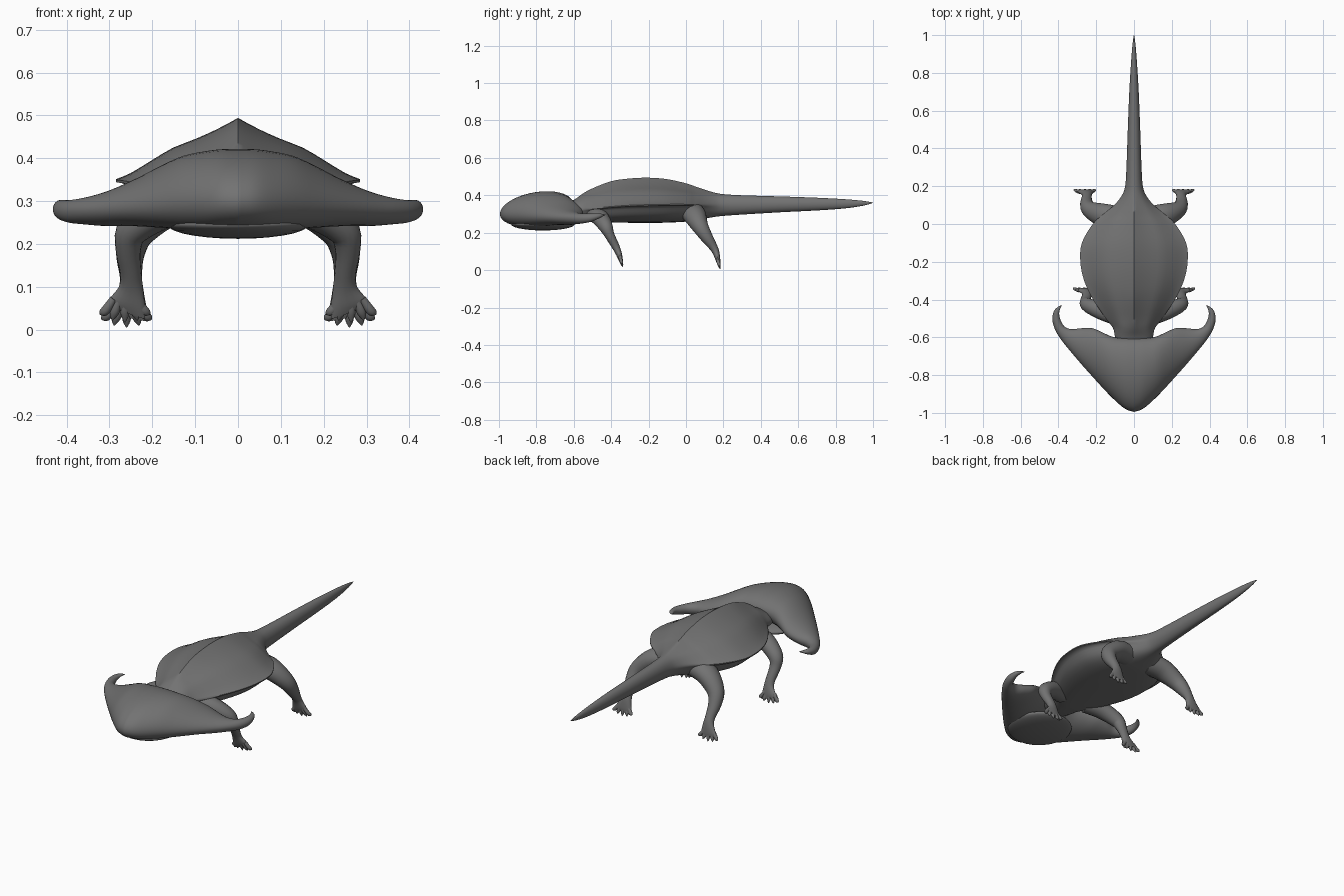
import bpy, bmesh, math
from mathutils import Vector

if "Cube" in bpy.data.objects:
    bpy.data.objects.remove(bpy.data.objects["Cube"])

grey = bpy.data.materials.new("slate grey skin")
grey.diffuse_color = (0.17, 0.17, 0.17, 1)
grey.use_nodes = True
grey.node_tree.nodes["Principled BSDF"].inputs["Base Color"].default_value = grey.diffuse_color


def smooth_rows(rows, n):
    """Catmull-Rom interpolation through rows of numbers."""
    out = []
    for i in range(len(rows) - 1):
        a, b, c, d = (rows[max(i - 1, 0)], rows[i], rows[i + 1],
                      rows[min(i + 2, len(rows) - 1)])
        for k in range(n):
            t = k / n
            out.append([0.5 * (2 * q + (r - p) * t + (2 * p - 5 * q + 4 * r - s) * t * t
                               + (3 * q - p - 3 * r + s) * t ** 3)
                        for p, q, r, s in zip(a, b, c, d)])
    out.append(list(rows[-1]))
    return out


def loft(name, rings, angle=50):
    """Skin closed rings of points and cap both ends."""
    bm = bmesh.new()
    vs = [[bm.verts.new(p) for p in ring] for ring in rings]
    m = len(rings[0])
    for a, b in zip(vs, vs[1:]):
        for j in range(m):
            bm.faces.new((a[j], a[(j + 1) % m], b[(j + 1) % m], b[j]))
    bm.faces.new(vs[0])
    bm.faces.new(vs[-1])
    bmesh.ops.recalc_face_normals(bm, faces=bm.faces)
    me = bpy.data.meshes.new(name)
    bm.to_mesh(me)
    bm.free()
    ob = bpy.data.objects.new(name, me)
    bpy.context.collection.objects.link(ob)
    finish(ob, angle)
    return ob


def finish(ob, angle=50):
    ob.data.materials.append(grey)
    bpy.ops.object.select_all(action='DESELECT')
    ob.select_set(True)
    bpy.context.view_layer.objects.active = ob
    bpy.ops.object.shade_smooth_by_angle(angle=math.radians(angle))


def limb(name, rows, side, n=4, m=16):
    """Tube through rows of x, y, z, side radius, depth radius."""
    pts = smooth_rows(rows, n)
    rings = []
    for i, (x, y, z, ra, rb) in enumerate(pts):
        t = (Vector(pts[min(i + 1, len(pts) - 1)][:3]) - Vector(pts[max(i - 1, 0)][:3])).normalized()
        u = t.cross(Vector((0, 1, 0))).normalized()
        w = u.cross(t)
        ring = []
        for j in range(m):
            a = math.tau * j / m
            p = Vector((x, y, z)) + u * ra * math.cos(a) + w * rb * math.sin(a)
            ring.append((p.x * side, p.y, p.z))
        rings.append(ring)
    return loft(name, rings)


def ball(name, loc, size):
    bpy.ops.mesh.primitive_uv_sphere_add(segments=24, ring_count=14, radius=1, location=loc)
    ob = bpy.context.object
    ob.name = name
    ob.scale = size
    finish(ob)


# Head: front-edge xy, back-edge xy, front z, back z, rise above, depth below
head = [
    (0, -.995, 0, -.605, .300, .355, .090, .090),
    (.04, -.982, .04, -.605, .300, .354, .090, .090),
    (.08, -.953, .08, -.603, .298, .350, .088, .088),
    (.14, -.895, .12, -.595, .296, .343, .083, .082),
    (.20, -.830, .17, -.573, .290, .328, .070, .068),
    (.27, -.752, .22, -.552, .284, .308, .053, .053),
    (.33, -.682, .28, -.552, .280, .290, .038, .043),
    (.38, -.620, .33, -.557, .278, .281, .029, .034),
    (.415, -.565, .368, -.543, .277, .278, .025, .028),
    (.432, -.510, .390, -.505, .280, .281, .022, .022),
    (.424, -.462, .396, -.475, .289, .289, .014, .014),
    (.402, -.438, .392, -.452, .294, .294, .006, .006),
    (.385, -.430, .384, -.434, .296, .296, .001, .001)]
half = smooth_rows(head, 4)
rings = []
for sx, rows in ((-1, half[:0:-1]), (1, half)):
    for fx, fy, bx, by, zf, zb, up, dn in rows:
        ring = []
        for j in range(36):
            a = math.tau * j / 36
            u, s = (1 - math.cos(a)) / 2, math.sin(a)
            ring.append((sx * (fx + (bx - fx) * u), fy + (by - fy) * u,
                         zf + (zb - zf) * u + s * (up if s > 0 else dn)))
        rings.append(ring)
loft("head", rings)
ball("lower_jaw", (0, -.765, .245), (.165, .17, .033))

# Body and tail: y, half width, top z, bottom z, flap edge z, shell amount
body = [
    (-.66, .085, .35, .28, .315, 0), (-.60, .100, .375, .268, .32, .1),
    (-.55, .112, .410, .262, .325, .4), (-.50, .150, .437, .258, .33, .8),
    (-.40, .217, .475, .255, .340, 1), (-.30, .264, .490, .253, .347, 1),
    (-.20, .284, .494, .252, .350, 1), (-.10, .276, .486, .254, .352, 1),
    (0, .218, .464, .259, .352, 1), (.05, .165, .447, .266, .350, .9),
    (.10, .105, .430, .275, .349, .6), (.15, .065, .415, .284, .348, .3),
    (.20, .047, .406, .290, .348, .1), (.30, .040, .400, .297, .348, 0),
    (.50, .033, .394, .309, .351, 0), (.70, .025, .387, .319, .353, 0),
    (.85, .016, .379, .330, .355, 0), (.95, .008, .370, .345, .358, 0),
    (1.0, .001, .361, .359, .360, 0)]
upper = [(0, 1), (.17, .82), (.35, .66), (.53, .52), (.70, .32), (.88, .10), (1, 0)]
under = [(1, -.06), (.92, -.12), (.86, -.35), (.76, -.65), (.55, -.88), (.28, -.98), (0, -1)]
up_p, un_p = smooth_rows(upper, 2), smooth_rows(under, 2)
shell = up_p + un_p
rings = []
for y, w, top, bot, edge, k in smooth_rows(body, 4):
    k = min(max(k, 0), 1)
    right = []
    for j, (px, pz) in enumerate(shell):
        a = math.pi / 2 - math.pi * j / (len(shell) - 1)
        qx = px * k + math.cos(a) * (1 - k)
        qz = pz * k + math.sin(a) * (1 - k)
        right.append((qx * w, y, edge + qz * (top - edge if qz > 0 else edge - bot)))
    rings.append(right + [(-x, yy, z) for x, yy, z in right[-2:0:-1]])
loft("body_and_tail", rings)

# Legs and fan-shaped feet
front = [(.08, -.49, .30, .045, .050), (.17, -.46, .28, .043, .048),
         (.243, -.43, .235, .038, .038), (.256, -.41, .19, .030, .027),
         (.250, -.378, .130, .025, .021), (.250, -.362, .095, .029, .017),
         (.258, -.350, .060, .044, .012), (.264, -.344, .042, .050, .006)]
rear = [(.07, .025, .315, .055, .065), (.16, .045, .295, .053, .063),
        (.232, .075, .235, .044, .045), (.251, .108, .18, .034, .034),
        (.250, .145, .125, .026, .023), (.250, .161, .092, .030, .018),
        (.256, .172, .050, .045, .012), (.260, .177, .030, .051, .006)]
for label, rows in (("front", front), ("rear", rear)):
    for side, word in ((-1, "left"), (1, "right")):
        limb(f"{label}_leg_{word}", rows, side)
        x, y, z = rows[-1][:3]
        for k in range(-2, 3):
            tip = z - .025 + .0045 * k * k
            limb(f"{label}_toe_{word}_{k + 3}",
                 [(x + k * .013, y - .008, z + .03, .009, .010),
                  (x + k * .022, y - .002, z + .004, .011, .009),
                  (x + k * .027, y + .003, (tip + z) / 2, .008, .006),
                  (x + k * .029, y + .005, tip, .001, .001)], side, 3, 10)

# Nostrils
for side in (-1, 1):
    ball("nostril", (side * .025, -.972, .322), (.009, .009, .007))
